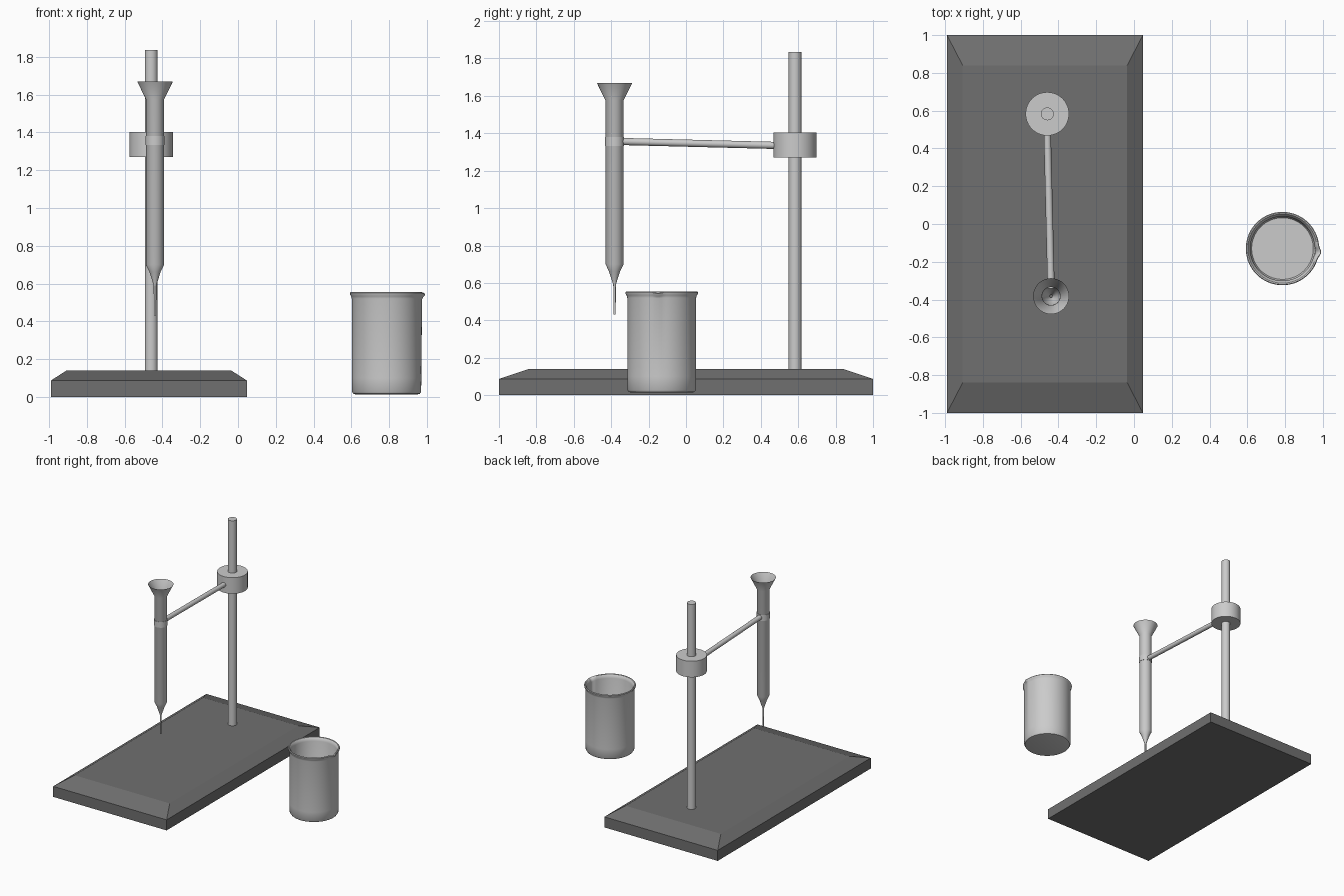
import bpy, bmesh, math
from mathutils import Vector

if "Cube" in bpy.data.objects:
    bpy.data.objects.remove(bpy.data.objects["Cube"])


def finish(name, bm, angle=35):
    bmesh.ops.recalc_face_normals(bm, faces=bm.faces)
    me = bpy.data.meshes.new(name)
    bm.to_mesh(me)
    bm.free()
    ob = bpy.data.objects.new(name, me)
    bpy.context.scene.collection.objects.link(ob)
    bpy.ops.object.select_all(action='DESELECT')
    bpy.context.view_layer.objects.active = ob
    ob.select_set(True)
    bpy.ops.object.shade_smooth_by_angle(angle=math.radians(angle))
    return ob


def lathe(name, profile, x, y, n=48, shape=None, cap=()):
    """Spin (radius, z) points round a vertical axis; cap lists profile rows to fill."""
    bm = bmesh.new()
    rings = []
    for i, (r, z) in enumerate(profile):
        ring = []
        for k in range(n):
            a = 2 * math.pi * k / n
            rr, zz = shape(i, a, r, z) if shape else (r, z)
            ring.append(bm.verts.new((x + rr * math.cos(a), y + rr * math.sin(a), zz)))
        rings.append(ring)
    for a, b in zip(rings, rings[1:]):
        for k in range(n):
            bm.faces.new((a[k], a[(k + 1) % n], b[(k + 1) % n], b[k]))
    for c in cap:
        bm.faces.new(rings[c])
    return finish(name, bm)


# Base: slab with sloped top border
bm = bmesh.new()
rows = []
for ix, iy, z in ((0, 0, 0), (0, 0, 0.087), (0.083, 0.16, 0.14)):
    x0, x1, y1 = -0.99 + ix, 0.047 - ix, 1 - iy
    rows.append([bm.verts.new(p) for p in ((x0, -y1, z), (x1, -y1, z), (x1, y1, z), (x0, y1, z))])
for a, b in zip(rows, rows[1:]):
    for k in range(4):
        bm.faces.new((a[k], a[(k + 1) % 4], b[(k + 1) % 4], b[k]))
bm.faces.new(rows[0])
bm.faces.new(rows[-1])
base = finish("base", bm, 5)
mat = bpy.data.materials.new("dark_grey")
mat.diffuse_color = (0.16, 0.16, 0.16, 1)
mat.use_nodes = True
mat.node_tree.nodes["Principled BSDF"].inputs["Base Color"].default_value = mat.diffuse_color
base.data.materials.append(mat)

# Upright rod and clamp boss
PX, PY = -0.459, 0.583
lathe("stand_rod", [(0.034, 0.13), (0.034, 1.835)], PX, PY, 32, cap=(0, -1))
lathe("clamp_boss", [(0.115, 1.27), (0.115, 1.403)], PX, PY, 48, cap=(0, -1))

# Burette: open tube with funnel mouth and fine tip
BX, BY = -0.439, -0.382
lathe("burette", [(0.095, 1.67), (0.048, 1.575), (0.048, 0.70), (0.03, 0.662),
                  (0.013, 0.61), (0.007, 0.59), (0.006, 0.432)], BX, BY, 40)

# Arm from boss to burette
p, q = Vector((PX, PY - 0.1, 1.335)), Vector((BX, BY + 0.04, 1.356))
bm = bmesh.new()
bmesh.ops.create_cone(bm, cap_ends=True, segments=24, radius1=0.019, radius2=0.019,
                      depth=(q - p).length)
rot = (q - p).to_track_quat('Z', 'Y').to_matrix().to_4x4()
bmesh.ops.transform(bm, matrix=rot, verts=bm.verts)
bmesh.ops.translate(bm, vec=(p + q) / 2, verts=bm.verts)
finish("clamp_arm", bm)

# Gripping band round the burette
lathe("clamp_band", [(0.047, 1.332), (0.050, 1.332), (0.050, 1.38), (0.047, 1.38)], BX, BY, 40)


# Beaker: walled cup with rolled lip and pouring spout
def spout(i, a, r, z):
    d = (a + 0.1 + math.pi) % (2 * math.pi) - math.pi
    w = math.exp(-(d / 0.11) ** 2) * max(0, (z - 0.50) / 0.055)
    return r + 0.014 * w, z - 0.008 * w


lathe("beaker", [(0.165, 0.014), (0.176, 0.017), (0.183, 0.028), (0.184, 0.10), (0.184, 0.52),
                 (0.187, 0.532), (0.193, 0.541), (0.194, 0.549), (0.190, 0.554), (0.183, 0.552),
                 (0.175, 0.542), (0.170, 0.525), (0.169, 0.04), (0.163, 0.03)],
      0.786, -0.13, 96, spout, cap=(0, -1))
